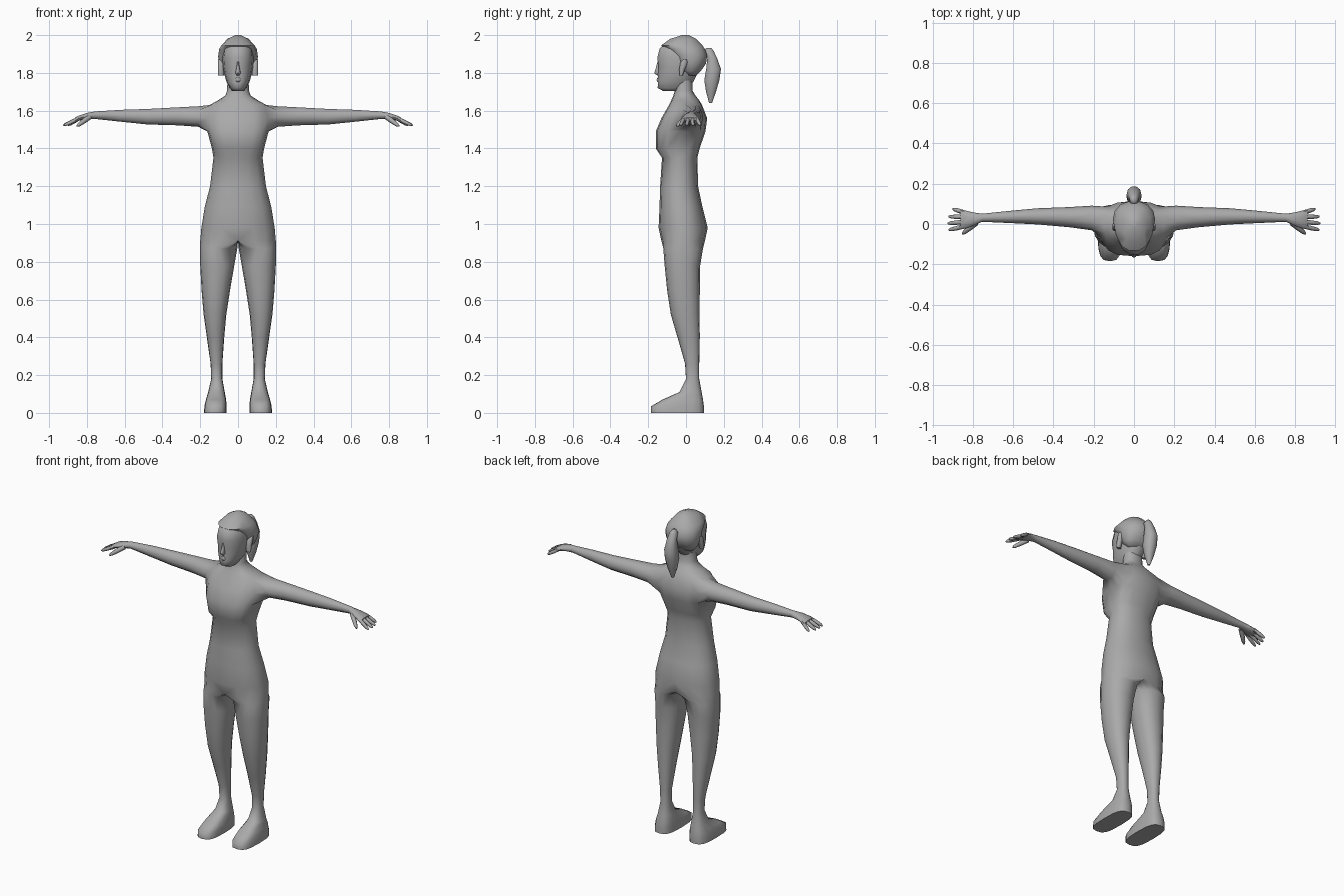
import bpy
import bmesh
import math
from mathutils import Vector

if "Cube" in bpy.data.objects:
    bpy.data.objects.remove(bpy.data.objects["Cube"], do_unlink=True)

GREY = (0.4, 0.4, 0.4, 1.0)
grey = bpy.data.materials.new("plain_grey")
grey.use_nodes = True
grey.diffuse_color = GREY
for node in grey.node_tree.nodes:
    if node.type == "BSDF_PRINCIPLED":
        node.inputs["Base Color"].default_value = GREY


def power(value, exponent):
    """Signed power, used to square off an ellipse."""
    return math.copysign(abs(value) ** exponent, value)


def ring_points(z, inner, middle, outer, front, back, count, shape):
    """Rounded horizontal section; point 0 faces +x, then towards the back."""
    points = []
    for k in range(count):
        angle = math.tau * k / count
        c = power(round(math.cos(angle), 6), shape)
        s = power(round(math.sin(angle), 6), shape)
        x = middle + c * (outer - middle if c > 0 else middle - inner)
        y = (front + back) / 2 + s * (back - front) / 2
        points.append(Vector((x, y, z)))
    return points


def bridge(bm, lower, upper):
    count = len(lower)
    for k in range(count):
        n = (k + 1) % count
        bm.faces.new((lower[k], lower[n], upper[n], upper[k]))


def loft(bm, sections):
    """Skin a list of point rings and close both ends."""
    rings = [[bm.verts.new(p) for p in section] for section in sections]
    for lower, upper in zip(rings, rings[1:]):
        bridge(bm, lower, upper)
    bm.faces.new(rings[0][::-1])
    bm.faces.new(rings[-1])
    return rings


def finish(bm, name, mirrored=False):
    bmesh.ops.recalc_face_normals(bm, faces=bm.faces[:])
    mesh = bpy.data.meshes.new(name)
    bm.to_mesh(mesh)
    bm.free()
    mesh.materials.append(grey)
    obj = bpy.data.objects.new(name, mesh)
    bpy.context.collection.objects.link(obj)
    bpy.ops.object.select_all(action="DESELECT")
    obj.select_set(True)
    bpy.context.view_layer.objects.active = obj
    bpy.ops.object.shade_smooth_by_angle(angle=math.radians(60))
    if mirrored:
        mirror = obj.modifiers.new("mirror", "MIRROR")
        mirror.use_clip = True
    return obj


def stacked(name, rows, shape=0.9, count=14):
    """Symmetric part from rows of height, half width, front and back."""
    bm = bmesh.new()
    loft(bm, [ring_points(z, -w, 0, w, front, back, count, shape)
              for z, w, front, back in rows])
    return finish(bm, name)


def spindle(bm, start, end, radii, sides=6):
    """Tapered finger between two points, with a rounded tip."""
    start, end = Vector(start), Vector(end)
    turn = (end - start).to_track_quat("Z", "Y")
    sections = []
    for step, radius in zip((0, 0.5, 0.85, 1), radii):
        centre = start.lerp(end, step)
        sections.append([centre + turn @ Vector((
            radius * math.cos(math.tau * k / sides),
            radius * math.sin(math.tau * k / sides), 0))
            for k in range(sides)])
    loft(bm, sections)


# Half body: foot, leg, torso and neck in one skin
SIDES = 16
LEG = [  # height, inner x, outer x, front, back
    (0, .06, .18, -.185, .095),
    (.035, .06, .178, -.185, .095),
    (.07, .063, .17, -.125, .09),
    (.11, .07, .158, -.035, .083),
    (.18, .083, .142, 0, .07),
    (.26, .083, .145, -.005, .07),
    (.4, .073, .165, -.045, .073),
    (.52, .062, .182, -.08, .072),
    (.65, .042, .193, -.1, .073),
    (.78, .02, .2, -.113, .075),
    (.87, .004, .2, -.12, .09),
]
TORSO = [  # height, half width, front, back
    (.91, .2, -.13, .1),
    (.98, .194, -.145, .115),
    (1.09, .176, -.14, .087),
    (1.2, .148, -.137, .064),
    (1.35, .13, -.127, .06),
    (1.4, .138, -.16, .072),
    (1.49, .162, -.16, .103),
    (1.56, .168, -.13, .112),
    (1.63, .15, -.09, .085),
    (1.655, .105, -.078, .07),
    (1.68, .067, -.067, .05),
    (1.705, .058, -.06, .035),
    (1.76, .056, -.055, .035),
]
sections = []
for z, inner, outer, front, back in LEG:
    shape = 0.65 if z < 0.1 else 0.9
    sections.append(ring_points(z, inner, (inner + outer) / 2, outer,
                                front, back, SIDES, shape))
for z, outer, front, back in TORSO:
    shape = 0.7 if 1.36 < z < 1.64 else 0.9
    sections.append(ring_points(z, 0, 0, outer, front, back, SIDES, shape))

body = bmesh.new()
rings = loft(body, sections)

# Open the shoulder and remove the faces on the centre plane
row = len(LEG) + 6
low, mid, high = rings[row:row + 3]
columns = (-1, 0, 1, 2)
patch = {v for ring in (low, mid, high) for v in (ring[k] for k in columns)}
spare = [f for f in body.faces
         if all(v in patch for v in f.verts)
         or all(v.co.x < 0.0001 for v in f.verts)]
socket = ([low[k] for k in columns] + [mid[2]]
          + [high[k] for k in reversed(columns)] + [mid[-1]])
bmesh.ops.delete(body, geom=spare, context="FACES_ONLY")

# Arm and palm grown from the shoulder opening
ARM = [  # x, centre y, centre z, half depth, half height
    (.21, .03, 1.569, .061, .057),
    (.32, .034, 1.57, .05, .05),
    (.48, .038, 1.568, .04, .043),
    (.62, .035, 1.573, .03, .033),
    (.755, .031, 1.576, .02, .021),
    (.8, .024, 1.571, .034, .018),
    (.845, .022, 1.56, .047, .014),
    (.862, .022, 1.555, .043, .009),
]
previous = socket
for x, y, z, depth, height in ARM:
    current = []
    for i in range(len(socket)):
        angle = math.tau * (i - 4) / len(socket)
        current.append(body.verts.new((x, y + depth * math.cos(angle),
                                       z + height * math.sin(angle))))
    bridge(body, previous, current)
    previous = current
body.faces.new(previous)
finish(body, "body", mirrored=True)

# Fingers and thumb
hand = bmesh.new()
for y, tip_y, tip_x in ((.056, .075, .9), (.034, .037, .92),
                        (.011, .003, .925), (-.011, -.03, .92)):
    spindle(hand, (.84, y, 1.56), (tip_x, tip_y, 1.522),
            (.011, .011, .009, .004))
spindle(hand, (.785, .005, 1.568), (.852, -.05, 1.518),
        (.015, .013, .01, .004))
finish(hand, "fingers", mirrored=True)

# Head
stacked("head", [
    (1.703, .03, -.12, -.03),
    (1.72, .043, -.152, .01),
    (1.75, .06, -.15, .04),
    (1.79, .072, -.15, .06),
    (1.83, .079, -.147, .08),
    (1.88, .083, -.155, .09),
    (1.93, .075, -.142, .085),
    (1.965, .05, -.1, .05),
])
stacked("nose", [
    (1.785, .008, -.152, -.13),
    (1.8, .014, -.168, -.13),
    (1.825, .009, -.16, -.13),
    (1.86, .005, -.151, -.13),
], count=8)
stacked("lips", [
    (1.752, .01, -.15, -.13),
    (1.762, .022, -.156, -.12),
    (1.775, .01, -.151, -.13),
], count=8)

# Hair cap and ponytail
stacked("hair", [
    (1.785, .065, .005, .052),
    (1.81, .09, -.03, .08),
    (1.85, .103, -.057, .108),
    (1.89, .105, -.07, .114),
    (1.925, .1, -.105, .103),
    (1.945, .088, -.135, .09),
    (1.98, .056, -.085, .055),
    (2, .015, -.022, .015),
])
stacked("ponytail", [
    (1.64, .007, .122, .138),
    (1.7, .027, .105, .16),
    (1.76, .038, .095, .178),
    (1.82, .037, .105, .187),
    (1.88, .028, .112, .165),
    (1.915, .022, .095, .148),
    (1.932, .01, .105, .135),
], count=10)

# Ears
ear = bmesh.new()
loft(ear, [ring_points(z, .075, .09, .107, front, back, 8, .9)
           for z, front, back in ((1.785, -.035, -.018), (1.82, -.036, -.005),
                                  (1.855, -.03, .012), (1.872, -.015, .008))])
finish(ear, "ears", mirrored=True)
